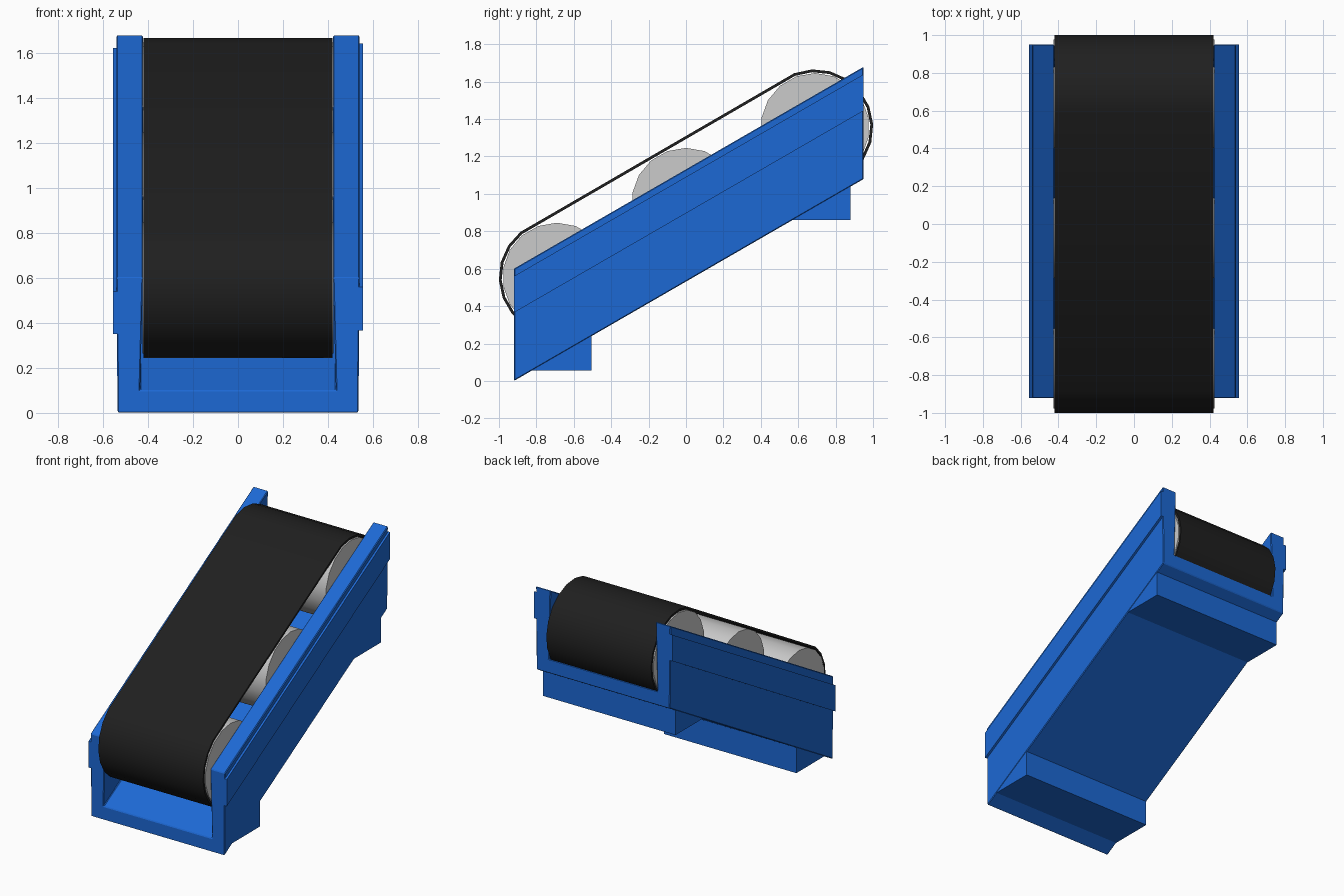
import bpy, math

if "Cube" in bpy.data.objects:
    bpy.data.objects.remove(bpy.data.objects["Cube"])

SLOPE = math.tan(math.radians(30))
Y0, Y1 = -0.92, 0.95


def material(name, rgb):
    m = bpy.data.materials.new(name)
    m.diffuse_color = (*rgb, 1)
    m.use_nodes = True
    m.node_tree.nodes["Principled BSDF"].inputs["Base Color"].default_value = m.diffuse_color
    return m


blue = material("blue_paint", (0.012, 0.14, 0.66))
black = material("black_rubber", (0.014, 0.014, 0.014))


def make(name, verts, faces, mat=None, bevel=0, smooth=False):
    mesh = bpy.data.meshes.new(name)
    mesh.from_pydata(verts, [], faces)
    ob = bpy.data.objects.new(name, mesh)
    bpy.context.collection.objects.link(ob)
    bpy.ops.object.select_all(action='DESELECT')
    ob.select_set(True)
    bpy.context.view_layer.objects.active = ob
    bpy.ops.object.mode_set(mode='EDIT')
    bpy.ops.mesh.select_all(action='SELECT')
    bpy.ops.mesh.normals_make_consistent(inside=False)
    bpy.ops.object.mode_set(mode='OBJECT')
    if mat:
        mesh.materials.append(mat)
    if bevel:
        b = ob.modifiers.new("soft_edges", 'BEVEL')
        b.width, b.segments = bevel, 1
    if smooth:
        bpy.ops.object.shade_smooth_by_angle(angle=math.radians(35))
    return ob


def prism(name, start, end, **kw):
    """Solid joining two matching outlines."""
    n = len(start)
    sides = [(i, (i + 1) % n, n + (i + 1) % n, n + i) for i in range(n)]
    return make(name, start + end, [tuple(range(n)), tuple(range(n, 2 * n))] + sides, **kw)


def sloped(name, profile, **kw):
    """Front x-z profile swept up the 30 degree incline."""
    rise = (Y1 - Y0) * SLOPE
    return prism(name, [(x, Y0, z) for x, z in profile],
                 [(x, Y1, z + rise) for x, z in profile], **kw)


def across(name, profile, half, **kw):
    """Side y-z profile extruded along x."""
    return prism(name, [(-half, y, z) for y, z in profile],
                 [(half, y, z) for y, z in profile], **kw)


def arc(cy, cz, r, start, step, count):
    return [(cy + r * math.cos(math.radians(start + step * i)),
             cz + r * math.sin(math.radians(start + step * i))) for i in range(count)]


# U-shaped trough frame
half_u = [(0.535, 0), (0.54, 0.60), (0.422, 0.60), (0.435, 0.10)]
sloped("trough_frame", half_u + [(-x, z) for x, z in reversed(half_u)],
       mat=blue, bevel=0.005)

# Raised strips along the outer walls
for side, s, lo, hi in (("right", 1, 0.365, 0.56), ("left", -1, 0.35, 0.54)):
    sloped(side + "_side_strip", [(s * 0.53, lo), (s * 0.555, lo), (s * 0.555, hi), (s * 0.53, hi)],
           mat=blue)

# Wedge feet below the floor
for name, y, z in (("front_foot", -0.505, 0.055), ("rear_foot", 0.88, 0.86)):
    toe = Y0 + z / SLOPE
    top = (y - Y0) * SLOPE
    across(name, [(toe, z), (y, z), (y, top + 0.03), (toe, z + 0.03)], 0.532, mat=blue)

# Three rollers
for name, y in (("front_roller", -0.69), ("middle_roller", 0), ("rear_roller", 0.69)):
    across(name, arc(y, 0.955 + y * 0.58, 0.291, 90, 20, 18), 0.425, smooth=True)


# Belt loop: a closed band around the end rollers
def loop(r):
    return arc(-0.69, 0.555, r, 129, 18, 10) + arc(0.69, 1.355, r, -51, 18, 10)


rings = [[(x, y, z) for y, z in loop(r)]
         for x, r in ((-0.42, 0.296), (-0.42, 0.311), (0.42, 0.311), (0.42, 0.296))]
n = len(rings[0])
faces = [(k * n + i, k * n + (i + 1) % n, (k + 1) % 4 * n + (i + 1) % n, (k + 1) % 4 * n + i)
         for k in range(4) for i in range(n)]
make("conveyor_belt", sum(rings, []), faces, mat=black, smooth=True)
